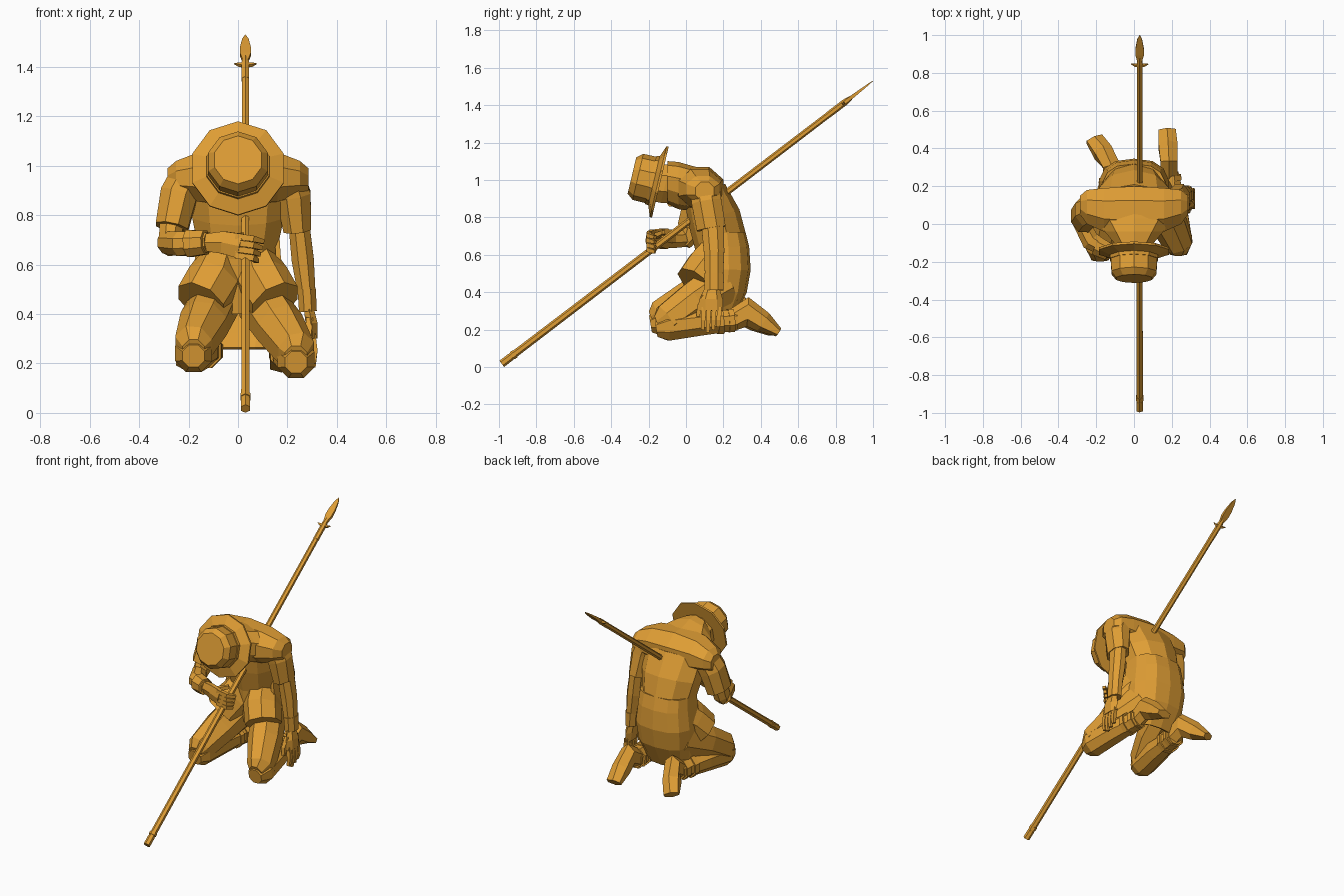
import bpy, bmesh, math
from mathutils import Vector

cube = bpy.data.objects.get("Cube")
if cube:
    bpy.data.objects.remove(cube)

ochre = bpy.data.materials.new("ochre")
ochre.use_nodes = True
ochre.diffuse_color = (0.74, 0.34, 0.035, 1)
ochre.node_tree.nodes["Principled BSDF"].inputs["Base Color"].default_value = ochre.diffuse_color

X, Y, Z = Vector((1, 0, 0)), Vector((0, 1, 0)), Vector((0, 0, 1))


def squared(value):
    """Push a sine or cosine outward for a boxier curve."""
    return math.copysign(abs(value) ** 0.75, value)


def loft(name, rows, sides=8, ref=X, axis=None, arc=None, thickness=0):
    """Faceted tube, or boxy open shell, through rows of (x, y, z, half width, half depth)."""
    bm = bmesh.new()
    points = [Vector(row[:3]) for row in rows]
    rings = []
    for i, row in enumerate(rows):
        tangent = axis or points[min(i + 1, len(rows) - 1)] - points[max(i - 1, 0)]
        tangent = tangent.normalized()
        u = (ref - tangent * ref.dot(tangent)).normalized()
        v = tangent.cross(u)
        ring = []
        for k in range(sides):
            if arc:
                angle = arc[0] + (arc[1] - arc[0]) * k / (sides - 1)
                across, deep = squared(math.cos(angle)), squared(math.sin(angle))
            else:
                angle, grow = math.tau * (k + 0.5) / sides, 1 / math.cos(math.pi / sides)
                across, deep = grow * math.cos(angle), grow * math.sin(angle)
            ring.append(bm.verts.new(points[i] + u * row[3] * across + v * row[4] * deep))
        rings.append(ring)
    for low, high in zip(rings, rings[1:]):
        for k in range(sides - 1 if arc else sides):
            n = (k + 1) % sides
            bm.faces.new((low[k], low[n], high[n], high[k]))
    if not arc:
        bm.faces.new(rings[0])
        bm.faces.new(rings[-1])
    bmesh.ops.recalc_face_normals(bm, faces=bm.faces)
    mesh = bpy.data.meshes.new(name)
    bm.to_mesh(mesh)
    bm.free()
    mesh.materials.append(ochre)
    obj = bpy.data.objects.new(name, mesh)
    bpy.context.collection.objects.link(obj)
    if thickness:
        shell = obj.modifiers.new("thickness", "SOLIDIFY")
        shell.thickness = thickness
        shell.offset = 0


# Spear, laid out by distance along its sloping axis
butt, tip = Vector((0.03, -0.985, 0.017)), Vector((0.03, 1, 1.53))
aim = (tip - butt).normalized()
reach = (tip - butt).length


def along(name, stations, sides=6):
    rows = [(*(butt + aim * s), w, d) for s, w, d in stations]
    loft(name, rows, sides, axis=aim)


along("spear_shaft", [(0, .017, .017), (reach - .19, .014, .014)])
along("spear_butt", [(0, .018, .018), (.06, .018, .018)])
along("spear_collar", [(.07, .02, .02), (.09, .02, .02)])
along("spear_socket", [(reach - .3, .015, .015), (reach - .19, .015, .015), (reach - .15, .01, .01)])
along("spear_blade", [(reach - .18, .01, .009), (reach - .13, .022, .009),
                      (reach - .09, .022, .007), (reach - .03, .013, .004), (reach, .001, .001)], 4)
guard = butt + aim * (reach - .2)
for side in (-1, 1):
    loft("spear_guard", [(*guard, .008, .008),
                         (*(guard + X * side * .025), .006, .007),
                         (*(guard + X * side * .045 + aim * .008), .002, .002)], 4, ref=aim)

# Hat and bowed head, sharing one tilted axis
nod = Vector((0, -.973, .23))
brow = Vector((0, -.145, .99))


def hat_rows(*stations):
    return [(*(brow + nod * s), r, r) for s, r in stations]


loft("hat_brim", hat_rows((-.008, .185), (.004, .185), (.028, .125)), 10, axis=nod)
loft("hat_band", hat_rows((0, .13), (.045, .126)), 10, axis=nod)
loft("hat_crown", hat_rows((0, .122), (.115, .12), (.148, .095)), 10, axis=nod)
loft("head", [(0, .02, .98, .075, .075), (0, -.05, .975, .09, .1),
              (0, -.11, .98, .1, .105), (0, -.16, .985, .1, .1)], 8, axis=nod)
loft("nose", [(0, -.08, .89, .016, .03), (0, -.075, .86, .012, .015)], 4)

# Torso, cape and coat
loft("torso", [(0, .2, .4, .13, .11), (0, .2, .55, .15, .135), (0, .19, .65, .155, .135),
               (0, .15, .8, .185, .135), (0, .1, .94, .2, .11)], 10)
loft("coat_tail", [(0, .17, .72, .16, .138), (0, .17, .64, .165, .158), (0, .17, .52, .18, .166),
                   (0, .16, .4, .17, .155), (0, .15, .32, .15, .125), (0, .14, .26, .135, .105)],
     9, axis=Z, arc=(-.2, math.pi + .2), thickness=.02)
cape = [(-.285, .1, .94, .05, .05), (-.25, .09, .95, .09, .07), (-.16, .075, .955, .115, .1),
        (0, .07, .955, .13, .115)]
cape += [(-x, *rest) for x, *rest in reversed(cape[:-1])]
loft("cape", cape, 8, ref=Y, axis=X)
loft("cape_front", [(0, .09, .955, .24, .1), (0, .03, .955, .215, .115), (0, -.04, .97, .155, .12),
                    (0, -.1, .985, .105, .11)], 10, axis=-Y)

# Kneeling legs: knee position, ankle and toe differ on each side
legs = {
    "left": (1, Vector((.235, -.1, .225)), Vector((.185, .27, .25)), Vector((.175, .495, .185))),
    "right": (-1, Vector((-.18, -.13, .25)), Vector((-.12, .25, .25)), Vector((-.21, .45, .19))),
}
for label, (side, knee, ankle, toe) in legs.items():
    hip = Vector((side * .09, .2, .45))
    middle = hip.lerp(knee, .55) + Z * .02
    loft(label + "_thigh", [(*hip, .09, .12), (*middle, .095, .1),
                            (*(knee + Z * .02), .075, .09), (*(knee - Y * .05), .045, .05)], 8)
    loft(label + "_skirt", [(side * .07, .18, .6, .085, .115), (side * .1, .11, .53, .105, .11),
                            (side * .15, .05, .45, .102, .105)], 8)
    calf = knee.lerp(ankle, .45)
    loft(label + "_shin", [(*(knee - Y * .06 - Z * .02), .045, .045), (*(knee - Z * .01), .075, .075),
                           (*calf, .07, .07), (*ankle, .05, .055)], 8)
    for t, size in ((.72, .068), (.88, .062)):
        loft(label + "_boot_strap", [(*knee.lerp(ankle, t), size, size),
                                     (*knee.lerp(ankle, t + .08), size, size)], 8)
    heel = ankle + Vector((0, .06, .045))
    loft(label + "_foot", [(*(ankle - Y * .02), .045, .05), (*heel, .045, .068),
                           (*heel.lerp(toe, .5), .05, .05), (*toe, .046, .022)], 6)

# Right arm folded across the chest
loft("right_sleeve", [(-.2, .09, .96, .07, .08), (-.24, .07, .88, .075, .085),
                      (-.268, .04, .75, .066, .085)], 8)
loft("right_elbow", [(-.265, .05, .79, .05, .055), (-.275, .02, .7, .045, .055),
                     (-.27, -.01, .655, .03, .035)], 8)
loft("right_forearm", [(-.29, .02, .69, .045, .04), (-.23, -.09, .685, .05, .05),
                       (-.12, -.15, .69, .04, .035)], 8, ref=Z)
loft("right_cuff", [(-.2, -.115, .685, .055, .052), (-.13, -.15, .69, .048, .045)], 8, ref=Z)
loft("right_palm", [(-.13, -.15, .69, .035, .025), (-.06, -.18, .69, .045, .022),
                    (.01, -.195, .675, .05, .02)], 6, ref=Z)
for i in range(4):
    z = .715 - i * .026
    loft("right_finger", [(-.01, -.195, z, .012, .014), (.06, -.2, z - .01, .012, .012),
                          (.1 - i * .008, -.165, z - .022, .009, .01)], 4, ref=Z)
loft("right_thumb", [(-.05, -.165, .7, .014, .014), (.02, -.12, .72, .01, .01)], 4, ref=Z)

# Left arm hanging straight
loft("left_sleeve", [(.2, .1, .96, .065, .08), (.225, .11, .88, .07, .08),
                     (.24, .135, .74, .056, .078)], 8)
loft("left_forearm", [(.245, .14, .78, .042, .06), (.262, .15, .62, .045, .055),
                      (.285, .15, .42, .032, .045)], 8)
loft("left_cuff", [(.278, .15, .5, .037, .054), (.283, .15, .41, .036, .05)], 8)
loft("left_palm", [(.287, .14, .42, .02, .035), (.298, .135, .36, .024, .055),
                   (.303, .135, .3, .018, .055)], 6)
for i in range(4):
    y = .095 + i * .028
    loft("left_finger", [(.302, y, .32, .012, .012), (.31, y - .004, .25, .012, .012),
                         (.305, y - .006, .185 + abs(i - 1) * .015, .009, .009)], 4)
loft("left_thumb", [(.29, .1, .38, .014, .014), (.285, .07, .32, .012, .012),
                    (.285, .065, .27, .009, .009)], 4)
